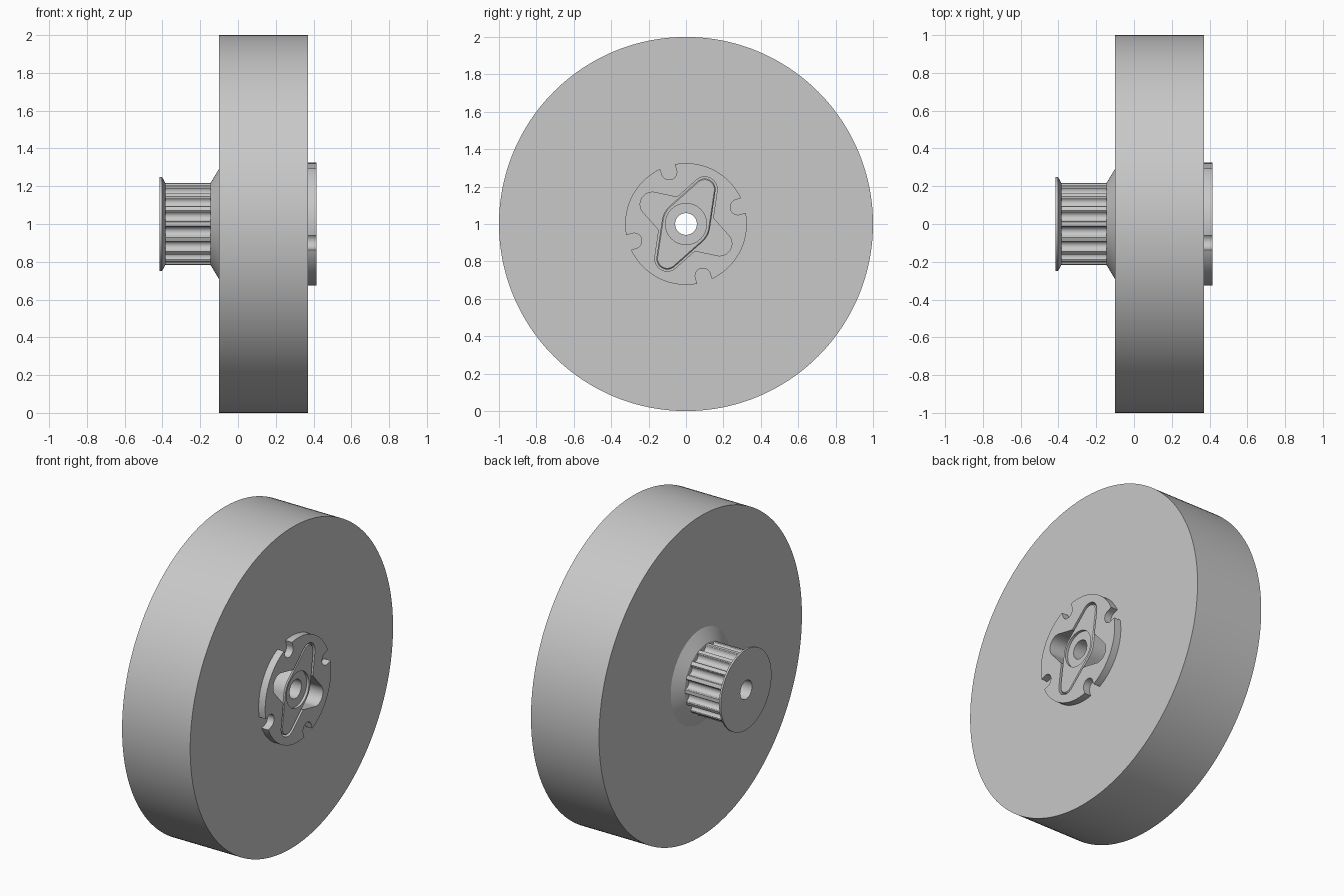
import bpy, bmesh
from math import sin, cos, pi, radians

if "Cube" in bpy.data.objects:
    bpy.data.objects.remove(bpy.data.objects["Cube"])

BORE = 0.058

grey = bpy.data.materials.new("plain_grey")
grey.use_nodes = True
grey.diffuse_color = (0.58, 0.58, 0.58, 1)
grey.node_tree.nodes["Principled BSDF"].inputs["Base Color"].default_value = (0.58, 0.58, 0.58, 1)


def finish(name, bm, cutter=False):
    bmesh.ops.recalc_face_normals(bm, faces=bm.faces)
    mesh = bpy.data.meshes.new(name)
    bm.to_mesh(mesh)
    bm.free()
    mesh.materials.append(grey)
    obj = bpy.data.objects.new(name, mesh)
    bpy.context.collection.objects.link(obj)
    obj.hide_render = cutter
    return obj


def loft(name, sections, cutter=False):
    """Capped solid through (x, outline) sections across the axle."""
    bm = bmesh.new()
    rings = [[bm.verts.new((x, y, z + 1)) for y, z in pts] for x, pts in sections]
    n = len(rings[0])
    for a, b in zip(rings, rings[1:]):
        for i in range(n):
            j = (i + 1) % n
            bm.faces.new((a[i], a[j], b[j], b[i]))
    bm.faces.new(rings[0])
    bm.faces.new(rings[-1])
    return finish(name, bm, cutter)


def revolve(name, profile, steps=128):
    """Closed (x, radius) profile spun round the axle."""
    bm = bmesh.new()
    rings = [[bm.verts.new((x, r * cos(2 * pi * i / steps), 1 + r * sin(2 * pi * i / steps)))
              for i in range(steps)] for x, r in profile]
    for k, a in enumerate(rings):
        b = rings[(k + 1) % len(rings)]
        for i in range(steps):
            j = (i + 1) % steps
            bm.faces.new((a[i], a[j], b[j], b[i]))
    return finish(name, bm)


def hull(circles, grow=0.0, steps=96):
    """Outline wrapped round a set of (y, z, radius) circles."""
    pts = []
    for i in range(steps):
        c, s = cos(2 * pi * i / steps), sin(2 * pi * i / steps)
        y, z, r = max(circles, key=lambda q: q[0] * c + q[1] * s + q[2])
        pts.append((y + (r + grow) * c, z + (r + grow) * s))
    return pts


def cut(obj, cutters):
    bpy.context.view_layer.objects.active = obj
    for c in cutters:
        mod = obj.modifiers.new("cut", 'BOOLEAN')
        mod.operation = 'DIFFERENCE'
        mod.solver = 'EXACT'
        mod.object = c
        bpy.ops.object.modifier_apply(modifier=mod.name)


# Cutters
horn_shape = [(0, 0, 0.13), (0.1, 0.185, 0.058), (-0.1, -0.185, 0.058)]
wing_shape = [(0, 0, 0.13), (-0.18, 0.105, 0.065), (0.18, -0.105, 0.065)]


def cutter(name, x0, x1, pts):
    return loft(name, [(x0, pts), (x1, pts)], True)


horn_pocket = cutter("horn_pocket_cutter", 0.27, 0.6, hull(horn_shape, 0.009))
wing_pocket = cutter("wing_pocket_cutter", 0.27, 0.6, hull(wing_shape))
bore = cutter("bore_cutter", -0.7, 0.7, hull([(0, 0, BORE)]))
boss_step = cutter("boss_step_cutter", 0.397, 0.6, hull([(0, 0, 0.11)]))
notches = []
for k in range(4):
    a = radians(18 + 90 * k)
    slot = [(r * cos(a), r * sin(a), 0.041) for r in (0.292, 0.4)]
    notches.append(cutter("notch_cutter", 0.3, 0.6, hull(slot)))

# Wheel and its raised hub plate
wheel = revolve("wheel", [(-0.10, BORE), (-0.10, 1), (0.37, 1), (0.37, BORE)], 192)
cut(wheel, [horn_pocket, wing_pocket])

hub_plate = loft("hub_plate", [(x, hull([(0, 0, 0.325)], steps=128)) for x in (0.36, 0.415)])
cut(hub_plate, [horn_pocket, wing_pocket] + notches)

# Diamond horn seated in the pocket
horn = loft("diamond_horn", [(0.26, hull(horn_shape)), (0.406, hull(horn_shape)),
                             (0.413, hull(horn_shape, -0.006))])
cut(horn, [bore, boss_step])

# Toothed pulley: round grooves around the drum
TEETH = 16
drum = []
for k in range(TEETH):
    a = 2 * pi * (k + 0.5) / TEETH
    for i in range(9):
        t = a - pi / 2 - pi * i / 8
        drum.append((0.209 * cos(a) + 0.026 * cos(t), 0.209 * sin(a) + 0.026 * sin(t)))
    for f in (0.37, 0.5, 0.63):
        b = a + 2 * pi * f / TEETH
        drum.append((0.216 * cos(b), 0.216 * sin(b)))
pulley_drum = loft("pulley_drum", [(-0.405, drum), (-0.11, drum)])
cut(pulley_drum, [bore])

outer_flange = revolve("pulley_outer_flange", [(-0.415, BORE), (-0.415, 0.25), (-0.403, 0.25),
                                               (-0.385, 0.218), (-0.385, BORE)])
inner_flange = revolve("pulley_inner_flange", [(-0.145, BORE), (-0.145, 0.218), (-0.10, 0.293),
                                               (-0.09, 0.293), (-0.09, BORE)])

# Smooth round surfaces, crisp edges
for obj in (wheel, hub_plate, horn, pulley_drum, outer_flange, inner_flange):
    bpy.ops.object.select_all(action='DESELECT')
    obj.select_set(True)
    bpy.context.view_layer.objects.active = obj
    bpy.ops.object.shade_smooth_by_angle(angle=radians(30))

for c in [horn_pocket, wing_pocket, bore, boss_step] + notches:
    bpy.data.objects.remove(c)
